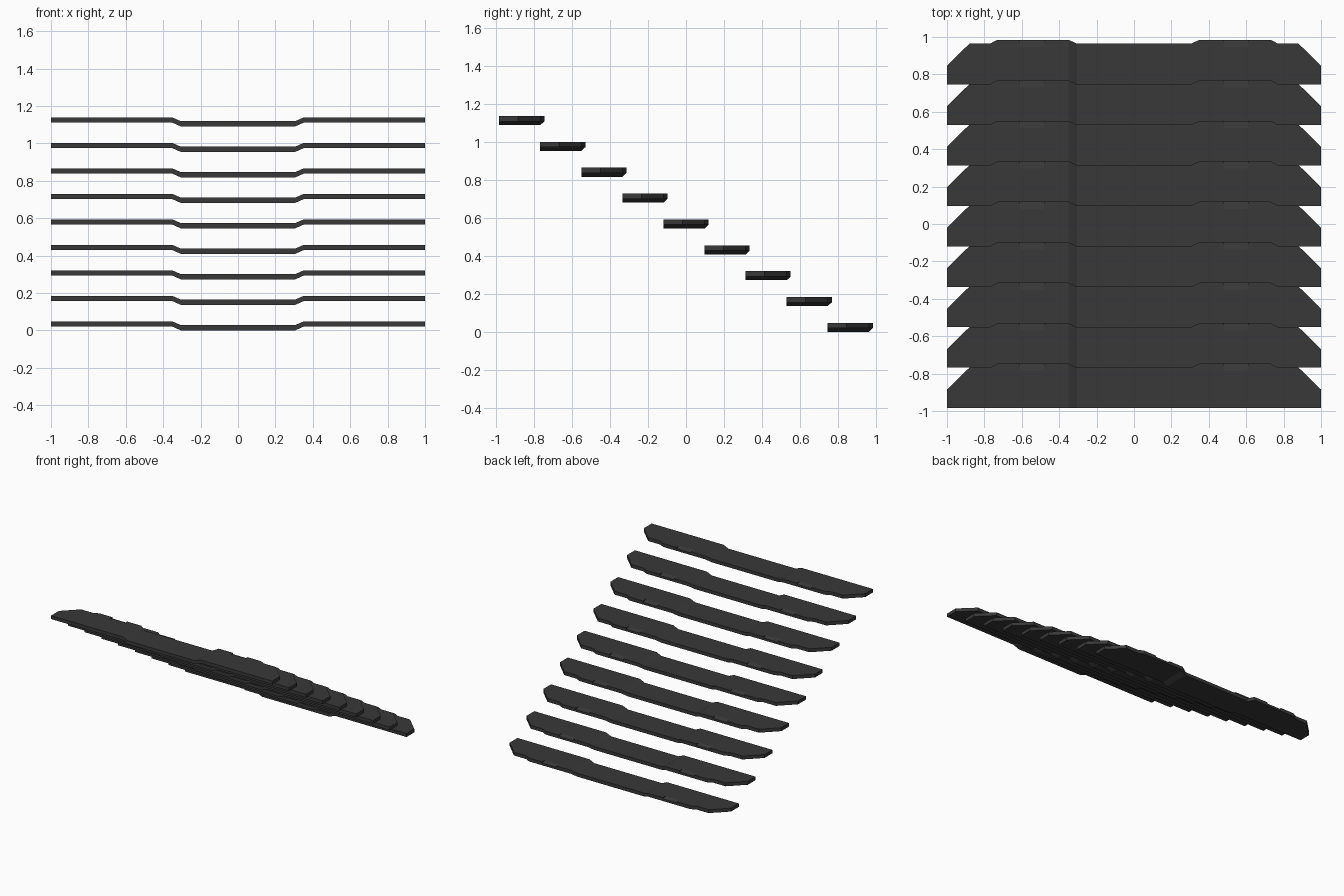
import bpy, bmesh

if "Cube" in bpy.data.objects:
    bpy.data.objects.remove(bpy.data.objects["Cube"])

# half tread stations: (x, depth at the back edge, underside height)
HALF = [(1.0, 0.10, 0.02), (0.88, 0.217, 0.02), (0.77, 0.217, 0.02), (0.73, 0.238, 0.02),
        (0.35, 0.238, 0.02), (0.305, 0.217, 0.0)]
STATIONS = [(-x, d, z) for x, d, z in HALF] + HALF[::-1]
THICK, COUNT, RUN, RISE = 0.028, 9, 0.2165, 0.1363

dark = bpy.data.materials.new("dark_tread")
dark.diffuse_color = (0.04, 0.04, 0.04, 1)
dark.use_nodes = True
dark.node_tree.nodes["Principled BSDF"].inputs["Base Color"].default_value = dark.diffuse_color


def tread_mesh():
    bm = bmesh.new()
    rings = [[bm.verts.new(p) for p in ((x, 0, z), (x, d, z), (x, d, z + THICK), (x, 0, z + THICK))]
             for x, d, z in STATIONS]
    for a, b in zip(rings, rings[1:]):
        for i in range(4):
            j = (i + 1) % 4
            bm.faces.new((a[i], a[j], b[j], b[i]))
    bm.faces.new(rings[0])
    bm.faces.new(rings[-1])
    # shallow sloped relief in the top of each rear tab
    bmesh.ops.recalc_face_normals(bm, faces=bm.faces[:])
    me = bpy.data.meshes.new("tread")
    bm.to_mesh(me)
    bm.free()
    me.materials.append(dark)
    return me


def relief_cutter():
    # wedge removed from the rear lip of both tabs
    bm = bmesh.new()
    top = 0.02 + THICK
    for s in (-1, 1):
        tri = [(0.20, top), (0.25, top - 0.014), (0.25, top + 0.02), (0.20, top + 0.02)]
        ends = [[bm.verts.new((s * x, y, z)) for y, z in tri] for x in (0.48, 0.61)]
        for i in range(4):
            j = (i + 1) % 4
            bm.faces.new((ends[0][i], ends[0][j], ends[1][j], ends[1][i]))
        bm.faces.new(ends[0])
        bm.faces.new(ends[1])
    bmesh.ops.recalc_face_normals(bm, faces=bm.faces[:])
    me = bpy.data.meshes.new("relief_cutter")
    bm.to_mesh(me)
    bm.free()
    return me


mesh, cut = tread_mesh(), relief_cutter()
# flight of treads descending towards the back
for k in range(COUNT):
    loc = (0, 0.747 - k * RUN, k * RISE)
    tread = bpy.data.objects.new(f"tread_{k + 1}", mesh)
    cutter = bpy.data.objects.new(f"relief_cutter_{k + 1}", cut)
    for ob in (tread, cutter):
        ob.location = loc
        bpy.context.collection.objects.link(ob)
    cutter.hide_render = True
    cutter.hide_viewport = True
    mod = tread.modifiers.new("relief", 'BOOLEAN')
    mod.operation = 'DIFFERENCE'
    mod.object = cutter
    mod.solver = 'EXACT'
